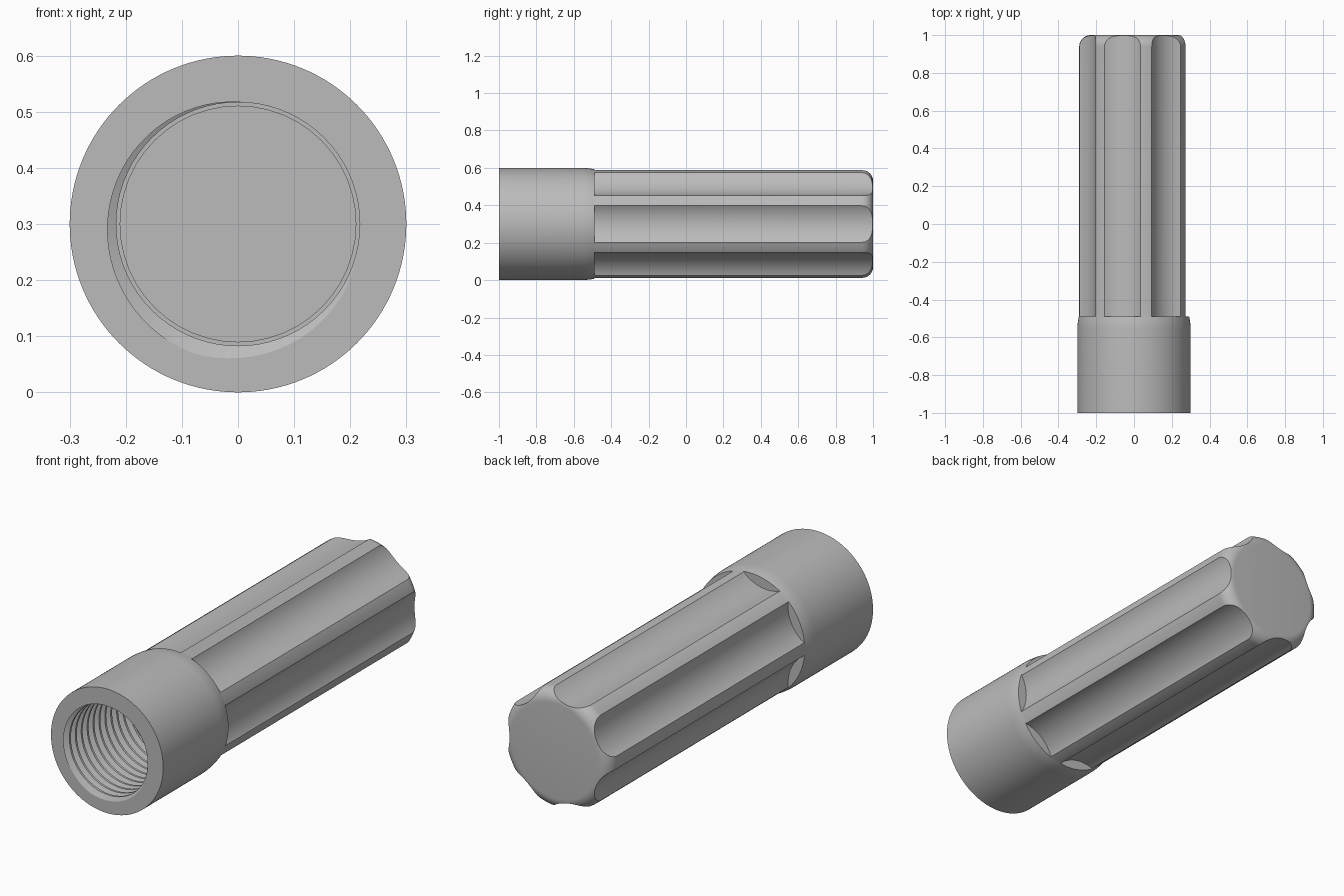
import bpy, bmesh, math
from mathutils import Matrix

if "Cube" in bpy.data.objects:
    bpy.data.objects.remove(bpy.data.objects["Cube"])

AXIS_Z = 0.3          # height of the grip's axis
FLUTES = 7
TAU = 2 * math.pi

grey = bpy.data.materials.new("plain grey")
grey.use_nodes = True
grey.diffuse_color = (0.5, 0.5, 0.5, 1)
grey.node_tree.nodes["Principled BSDF"].inputs["Base Color"].default_value = (0.5, 0.5, 0.5, 1)


def ring_point(radius, angle, y):
    return (radius * math.cos(angle), y, AXIS_Z + radius * math.sin(angle))


def finish(bm, name):
    bmesh.ops.remove_doubles(bm, verts=bm.verts, dist=1e-5)
    bmesh.ops.dissolve_degenerate(bm, edges=bm.edges, dist=1e-6)
    bmesh.ops.holes_fill(bm, edges=[e for e in bm.edges if e.is_boundary])
    bmesh.ops.recalc_face_normals(bm, faces=bm.faces)
    mesh = bpy.data.meshes.new(name)
    bm.to_mesh(mesh)
    bm.free()
    mesh.materials.append(grey)
    obj = bpy.data.objects.new(name, mesh)
    bpy.context.collection.objects.link(obj)
    return obj


def skin(rows, name):
    """Join rows of points into a tube and close its ends."""
    bm = bmesh.new()
    grid = [[bm.verts.new(p) for p in row] for row in rows]
    for a, b in zip(grid, grid[1:]):
        for i in range(len(a) - 1):
            bm.faces.new((a[i], a[i + 1], b[i + 1], b[i]))
    return finish(bm, name)


def revolve(profile, name, steps=128):
    return skin([[ring_point(r, TAU * (i % steps) / steps, y) for i in range(steps + 1)]
                 for y, r in profile], name)


def cut(target, cutter):
    cutter.hide_render = True
    mod = target.modifiers.new("cut", "BOOLEAN")
    mod.operation = "DIFFERENCE"
    mod.solver = "EXACT"
    mod.object = cutter
    bpy.context.view_layer.objects.active = target
    bpy.ops.object.modifier_apply(modifier=mod.name)
    bpy.data.objects.remove(cutter)


# Body: collar, soft shoulder, shaft and rounded far end
profile = [(-1, 0.3), (-0.56, 0.3)]
profile += [(-0.56 + 0.08 * t, 0.3 - 0.01 * t * t) for t in (0.25, 0.5, 0.75, 1)]
profile += [(0.94 + 0.06 * math.sin(a), 0.23 + 0.06 * math.cos(a))
            for a in (math.pi / 2 * k / 10 for k in range(11))]
grip = revolve(profile, "grip")

# Seven scooped flutes along the shaft
for k in range(FLUTES):
    bm = bmesh.new()
    a = TAU * k / FLUTES
    place = (Matrix.Translation(ring_point(0.429, a, 0.305))
             @ Matrix.Rotation(math.pi / 2, 4, "X"))
    bmesh.ops.create_cone(bm, cap_ends=True, segments=128, radius1=0.184,
                          radius2=0.184, depth=1.59, matrix=place)
    cut(grip, finish(bm, "flute_cutter"))

# Threaded socket: a helical plug trimmed flat at both ends
PITCH, START, END, STEPS = 0.045, -1.02, -0.5, 72
ROOT, CREST = 0.244, 0.217
SHIFT = 250 / 360


def thread_radius(y, turn):
    phase = ((y + 1) / PITCH + turn - SHIFT) % 1
    if phase < 0.3:
        return ROOT + (CREST - ROOT) * phase / 0.3
    if phase < 0.55:
        return CREST
    return CREST + (ROOT - CREST) * (phase - 0.55) / 0.45


rows = []
for n in range(-3, int((END + 1) / PITCH) + 4):
    for f in (0, 0.3, 0.55):
        row = []
        for i in range(STEPS + 1):
            turn = i / STEPS
            y = min(max(-1 + (n + f - turn + SHIFT) * PITCH, START), END)
            row.append(ring_point(thread_radius(y, turn), TAU * turn, y))
        rows.append(row)
cut(grip, skin(rows, "thread_cutter"))

# Plain bore behind the thread
cut(grip, revolve([(-0.52, 0.21), (-0.47, 0.21)], "bore_cutter", 48))

bpy.ops.object.select_all(action="DESELECT")
grip.select_set(True)
bpy.context.view_layer.objects.active = grip
bpy.ops.object.shade_smooth_by_angle(angle=math.radians(25))
